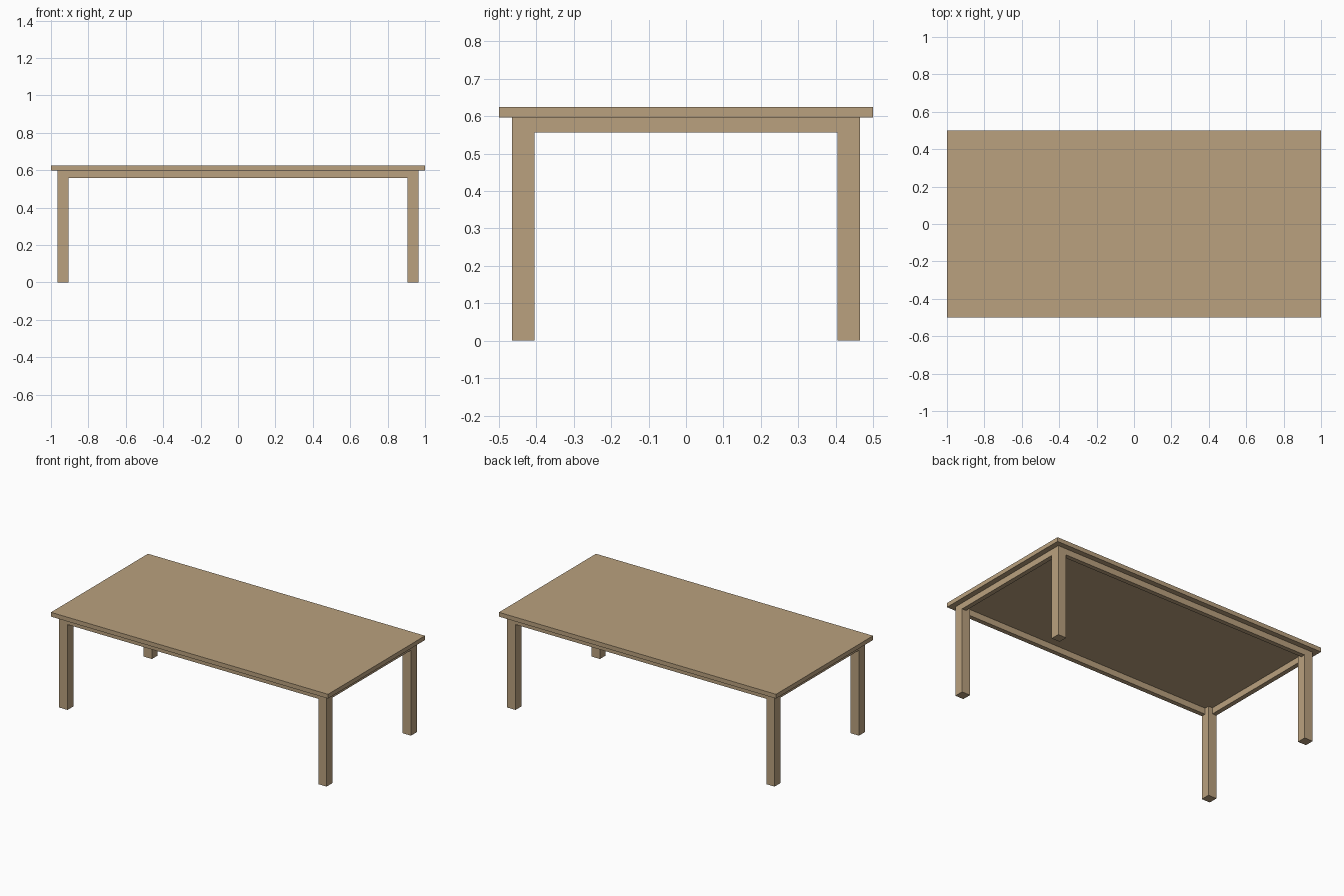
import bpy

cube = bpy.data.objects.get("Cube")
if cube:
    bpy.data.objects.remove(cube, do_unlink=True)

# Main dimensions
TOP_Z, APRON_TOP, APRON_BOTTOM = 0.625, 0.597, 0.557
FRAME_X, FRAME_Y = 0.965, 0.465   # outer faces of the legs and aprons
LEG, APRON = 0.06, 0.03           # leg width, apron thickness

# Light wood
wood = bpy.data.materials.new("light_wood")
wood.use_nodes = True
colour = (0.49, 0.356, 0.209, 1.0)
wood.diffuse_color = colour
bsdf = next(n for n in wood.node_tree.nodes if n.type == 'BSDF_PRINCIPLED')
bsdf.inputs["Base Color"].default_value = colour
bsdf.inputs["Roughness"].default_value = 0.7


def box(name, low, high):
    """Box between two opposite corners."""
    centre = [(a + b) / 2 for a, b in zip(low, high)]
    bpy.ops.mesh.primitive_cube_add(size=1, location=centre)
    obj = bpy.context.object
    obj.name = obj.data.name = name
    obj.scale = [b - a for a, b in zip(low, high)]
    bpy.ops.object.transform_apply(location=False, rotation=False, scale=True)
    obj.data.materials.append(wood)
    return obj


def centred_box(name, x, y, sx, sy, z0, z1):
    return box(name, (x - sx / 2, y - sy / 2, z0), (x + sx / 2, y + sy / 2, z1))


# Table top
centred_box("table_top", 0, 0, 2, 1, APRON_TOP, TOP_Z)

# Legs at the four corners
leg_x, leg_y = FRAME_X - LEG / 2, FRAME_Y - LEG / 2
for end, sy in (("front", -1), ("back", 1)):
    for side, sx in (("right", -1), ("left", 1)):
        centred_box(f"{end}_{side}_leg", sx * leg_x, sy * leg_y, LEG, LEG, 0, APRON_TOP)

# Aprons between the legs, flush with their outer faces
for name, s in (("front_apron", -1), ("back_apron", 1)):
    centred_box(name, 0, s * (FRAME_Y - APRON / 2), 2 * (FRAME_X - LEG), APRON,
                APRON_BOTTOM, APRON_TOP)
for name, s in (("right_apron", -1), ("left_apron", 1)):
    centred_box(name, s * (FRAME_X - APRON / 2), 0, APRON, 2 * (FRAME_Y - LEG),
                APRON_BOTTOM, APRON_TOP)
